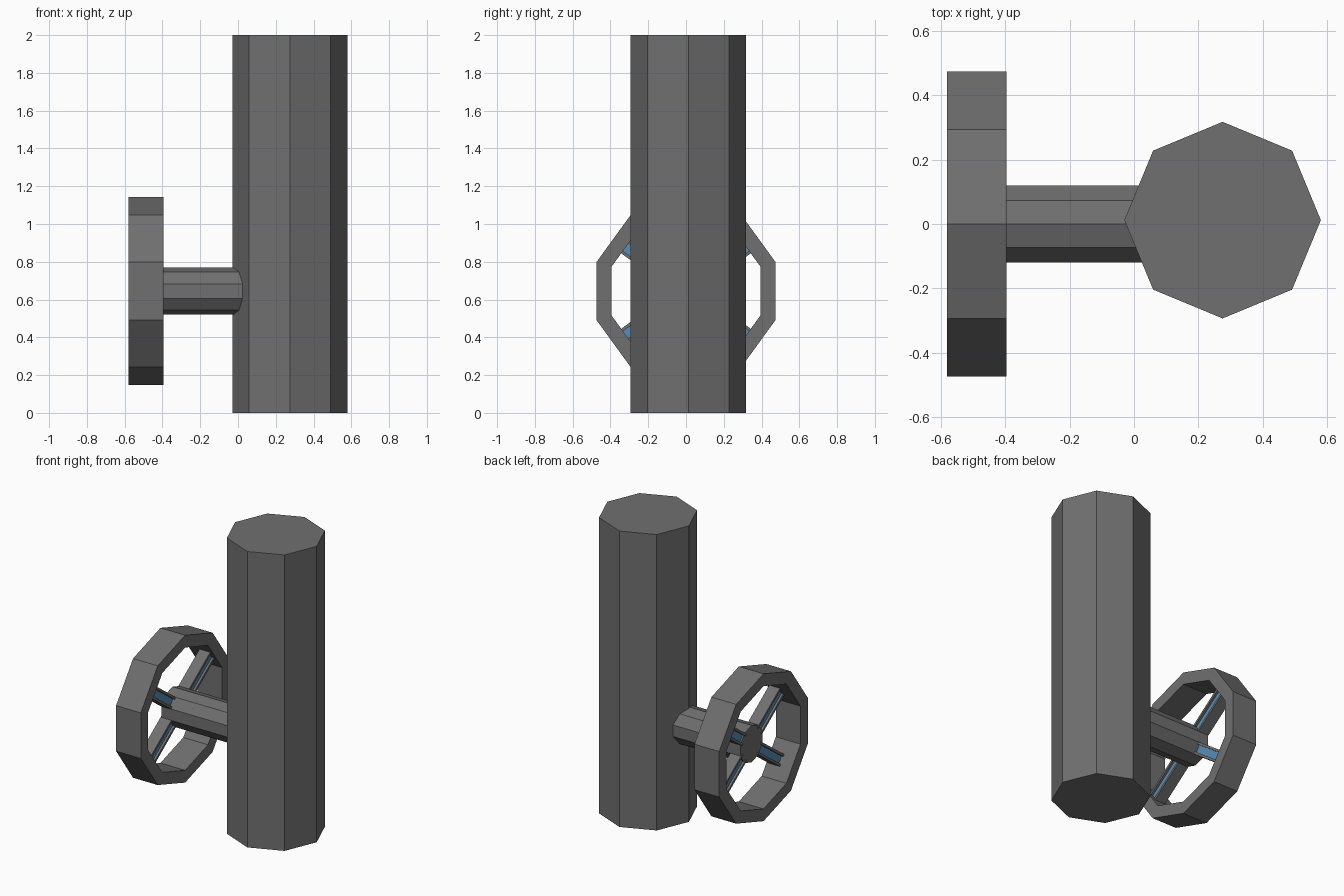
import bpy, bmesh, math
from mathutils import Matrix

if "Cube" in bpy.data.objects:
    bpy.data.objects.remove(bpy.data.objects["Cube"])

WHEEL_Z = 0.645


def material(name, rgb):
    m = bpy.data.materials.new(name)
    m.diffuse_color = (*rgb, 1)
    m.use_nodes = True
    m.node_tree.nodes["Principled BSDF"].inputs["Base Color"].default_value = m.diffuse_color
    return m


grey = material("dark grey metal", (0.16, 0.16, 0.16))
blue = material("steel blue", (0.10, 0.27, 0.47))


def finish(name, bm, mat):
    bmesh.ops.recalc_face_normals(bm, faces=bm.faces)
    mesh = bpy.data.meshes.new(name)
    bm.to_mesh(mesh)
    bm.free()
    mesh.materials.append(mat)
    ob = bpy.data.objects.new(name, mesh)
    bpy.context.collection.objects.link(ob)
    return ob


def ring_points(r, x, n=10):
    """Polygon around the x axis with a corner at the top."""
    return [(x, r * math.sin(2 * math.pi * i / n),
             WHEEL_Z + r * math.cos(2 * math.pi * i / n)) for i in range(n)]


def box(name, size, centre, turn, mat):
    bm = bmesh.new()
    bmesh.ops.create_cube(bm, size=1)
    m = (Matrix.Translation((0, 0, WHEEL_Z)) @ Matrix.Rotation(turn, 4, 'X')
         @ Matrix.Translation(centre) @ Matrix.Diagonal((*size, 1)))
    bmesh.ops.transform(bm, matrix=m, verts=bm.verts)
    return finish(name, bm, mat)


# Octagonal post
bm = bmesh.new()
bmesh.ops.create_cone(bm, cap_ends=True, segments=8, radius1=0.305, radius2=0.305,
                      depth=2, matrix=Matrix.Translation((0.275, 0.012, 1)))
# make sure a corner points along +x
ang = min(math.atan2(v.co.y - 0.012, v.co.x - 0.275) % (math.pi / 4) for v in bm.verts)
if 0.01 < ang < math.pi / 4 - 0.01:
    bmesh.ops.rotate(bm, verts=bm.verts, cent=(0.275, 0.012, 0),
                     matrix=Matrix.Rotation(-ang, 3, 'Z'))
finish("post", bm, grey)

# Ten-sided axle running into the post
bm = bmesh.new()
ends = [[bm.verts.new(p) for p in ring_points(0.125, x)] for x in (-0.49, 0.10)]
for end in ends:
    bm.faces.new(end)
for i in range(10):
    j = (i + 1) % 10
    bm.faces.new((ends[0][i], ends[0][j], ends[1][j], ends[1][i]))
finish("axle", bm, grey)

# Ten-sided wheel rim with a rectangular section
bm = bmesh.new()
loops = [[bm.verts.new(p) for p in ring_points(r, x)]
         for r, x in ((0.498, -0.58), (0.498, -0.395), (0.415, -0.395), (0.415, -0.58))]
for k in range(4):
    a, b = loops[k], loops[(k + 1) % 4]
    for i in range(10):
        j = (i + 1) % 10
        bm.faces.new((a[i], a[j], b[j], b[i]))
finish("wheel_rim", bm, grey)

# Four I-beam spokes: grey flanges, blue web
for n, deg in enumerate((36, 144, 216, 324), 1):
    t = math.radians(deg)
    for side in (-1, 1):
        box(f"spoke_flange_{n}_{'a' if side < 0 else 'b'}", (0.08, 0.30, 0.016),
            (-0.455, 0.25, side * 0.032), t, grey)
    box(f"spoke_web_{n}", (0.05, 0.30, 0.05), (-0.455, 0.25, 0), t, blue)
